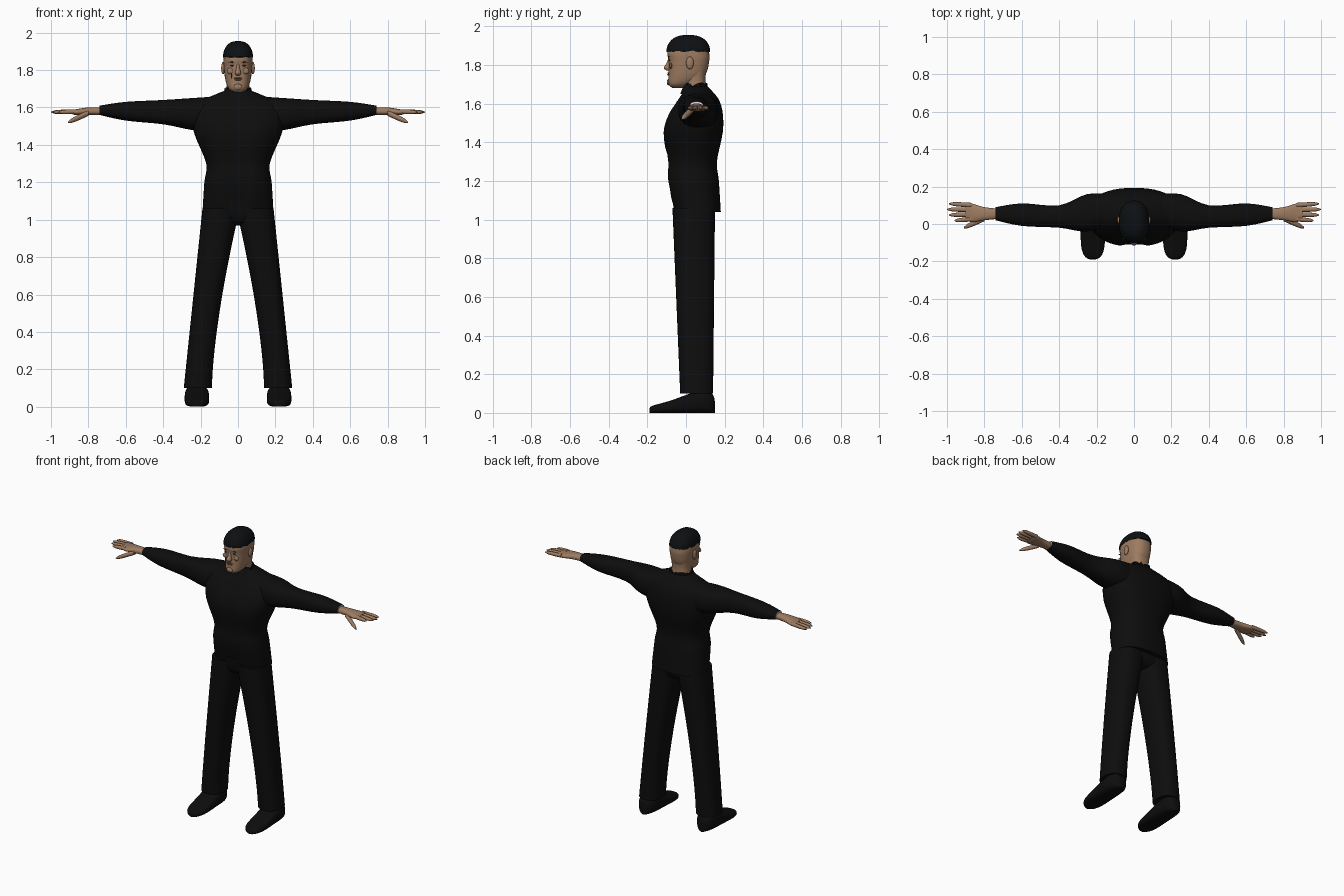
import bpy, bmesh
from math import sin, cos, pi, tau, radians, copysign
from mathutils import Vector

if "Cube" in bpy.data.objects:
    bpy.data.objects.remove(bpy.data.objects["Cube"])


def material(name, *rgb):
    mat = bpy.data.materials.new(name)
    mat.use_nodes = True
    mat.diffuse_color = (*rgb, 1)
    mat.node_tree.nodes["Principled BSDF"].inputs["Base Color"].default_value = (*rgb, 1)
    return mat


CLOTH = material("black cloth", .004, .004, .004)
HAIR = material("black hair", .004, .005, .006)
SKIN = material("skin", .34, .2, .12)
LIP = material("lip", .2, .1, .06)
DARK = material("dark brown", .03, .02, .01)
LINING = material("pale lining", .8, .8, .8)


def finish(bm, name, mat):
    bmesh.ops.recalc_face_normals(bm, faces=bm.faces)
    mesh = bpy.data.meshes.new(name)
    bm.to_mesh(mesh)
    bm.free()
    mesh.materials.append(mat)
    obj = bpy.data.objects.new(name, mesh)
    bpy.context.collection.objects.link(obj)
    bpy.ops.object.select_all(action='DESELECT')
    obj.select_set(True)
    bpy.context.view_layer.objects.active = obj
    bpy.ops.object.shade_smooth_by_angle(angle=radians(50))
    return obj


def spline(rows, steps=4):
    """Smooth rows between the given ones."""
    path = []
    padded = [rows[0], *rows, rows[-1]]
    for before, start, end, after in zip(padded, padded[1:], padded[2:], padded[3:]):
        for step in range(steps):
            t = step / steps
            path.append([q + t / 2 * (r - p + t * (2 * p - 5 * q + 4 * r - w + t * (3 * (q - r) + w - p)))
                         for p, q, r, w in zip(before, start, end, after)])
    return path + [rows[-1]]


def rounded(angle, low, high, power):
    """Point of a squarish ellipse; angle gives the cosine or sine."""
    reach = copysign(abs(angle) ** (2 / power), angle)
    return (low + high) / 2 + (high - low) / 2 * reach


def loft(name, axis, rows, mat, side=1, power=2.4, count=32, tweak=None):
    """Rounded sections along an axis. A row is: position, across low and high, up low and high."""
    bm = bmesh.new()
    rings = []
    for t, left, right, low, high in spline(rows):
        ring = []
        for k in range(count):
            u = rounded(cos(tau * k / count), left, right, power)
            v = rounded(sin(tau * k / count), low, high, power)
            point = Vector({'x': (t, u, v), 'y': (u, t, v), 'z': (u, v, t)}[axis])
            if tweak:
                tweak(point, k)
            point.x *= side
            ring.append(bm.verts.new(point))
        rings.append(ring)
    for ring, upper in zip(rings, rings[1:]):
        for k in range(count):
            bm.faces.new((ring[k - 1], ring[k], upper[k], upper[k - 1]))
    bm.faces.new(rings[0])
    bm.faces.new(rings[-1])
    return finish(bm, name, mat)


def column(name, rows, mat, **options):
    """Upright loft centred on the body. A row is: height, half width, front, back."""
    return loft(name, 'z', [(z, -half, half, front, back) for z, half, front, back in rows], mat, **options)


def finger(name, start, end, radius, side):
    """Tapered tube with a rounded tip."""
    rows = []
    for step in range(7):
        t = step / 6
        x, y, z = Vector(start).lerp(Vector(end), t)
        r = radius * (1.05 - t ** 4) ** .5
        rows.append((x, y - r, y + r, z - r, z + r))
    loft(name, 'x', rows, SKIN, side, power=2, count=12)


def blob(name, location, size, mat):
    bm = bmesh.new()
    bmesh.ops.create_uvsphere(bm, u_segments=16, v_segments=8, radius=1)
    for vert in bm.verts:
        vert.co = Vector(location) + vert.co * Vector(size)
    return finish(bm, name, mat)


# Jacket: two front panels with a recessed strip between them
def front_strip(point, k):
    if point.y < 0 and abs(point.x) < .06 and point.z < 1.6:
        point.y += .01


column("jacket", [(1.04, .19, -.06, .18), (1.2, .18, -.1, .17), (1.3, .17, -.1, .16),
                  (1.45, .23, -.12, .19), (1.55, .25, -.09, .19), (1.62, .23, -.04, .17),
                  (1.67, .12, -.01, .13), (1.69, .07, -.01, .11)], CLOTH, count=48, tweak=front_strip)


# Ragged collar around the neck
def ragged(point, k):
    if point.z > 1.69:
        point.z += .01 * sin(k * 2.4)


column("collar", [(1.65, .09, -.03, .12), (1.7, .07, -.01, .11)], CLOTH, tweak=ragged)

# Hips joining the trouser legs
column("hips", [(.97, .05, 0, .1), (1, .16, -.05, .14), (1.1, .17, -.07, .16)], CLOTH)

for label, side in (("left", 1), ("right", -1)):
    # Trouser leg: leans inwards and widens from hem to hip
    rows = []
    for step in range(9):
        t = step / 8
        rows.append((.1 + .96 * t, .14 - .15 * t ** 1.5, .29 - .1 * t, -.03 - .04 * t, .14 + .01 * t))
    loft(label + "_trouser_leg", 'z', rows, CLOTH, side)

    # Shoe: flat sole, rounded ends, rising from toe to ankle
    rows = []
    for step in range(13):
        s = -cos(pi * step / 12)
        full = (1.01 - s ** 4) ** .4
        top = .085 + .04 * sin(s * pi / 2)
        rows.append((.17 * s - .02, .22 - .065 * full, .22 + .065 * full, 0, top * full ** .5))
    loft(label + "_shoe", 'y', rows, CLOTH, side, power=3)

    # Sleeve, with the pale inside showing at the open cuff
    sleeve = loft(label + "_sleeve", 'x', [
        (.1, 0, .16, 1.46, 1.66), (.25, -.04, .16, 1.48, 1.65), (.4, -.02, .1, 1.51, 1.64),
        (.6, -.01, .11, 1.53, 1.63), (.74, .02, .09, 1.56, 1.61)], CLOTH, side)
    sleeve.data.materials.append(LINING)
    for face in sleeve.data.polygons:
        if len(face.vertices) > 4 and abs(face.center.x) > .7:
            face.material_index = 1

    # Hand: palm, four fanned fingers and thumb
    loft(label + "_palm", 'x', [(.7, .03, .08, 1.56, 1.6), (.8, .02, .09, 1.56, 1.6),
                                (.87, .01, .11, 1.56, 1.59), (.9, .03, .1, 1.57, 1.59)], SKIN, side)
    for i, part in enumerate(("index", "middle", "ring", "little")):
        root = .026 + .025 * i
        tip = (1 - .01 * (i - 2) ** 2, root * 1.2 - .013, 1.575)
        finger(f"{label}_{part}_finger", (.87, root, 1.578), tip, .012, side)
    finger(label + "_thumb", (.8, .03, 1.57), (.91, -.02, 1.52), .015, side)

    # Ear
    blob(label + "_ear", (side * .08, .02, 1.81), (.01, .02, .033), SKIN)

# Neck and head
column("neck", [(1.64, .07, 0, .11), (1.72, .06, -.01, .1), (1.8, .07, -.02, .11)], SKIN)
head = column("head", [
    (1.68, .02, -.07, -.02), (1.7, .05, -.09, .03), (1.75, .068, -.09, .1), (1.82, .076, -.09, .12),
    (1.86, .077, -.096, .12), (1.9, .07, -.08, .11), (1.93, .04, -.05, .07)], SKIN, count=40)


# Close-cropped hair with a slightly uneven hairline
def hairline(point, k):
    if point.z < 1.875:
        point.z += .004 * sin(k * 1.9)


rows = []
for step in range(9):
    angle = radians(85) * step / 8
    shrink = cos(angle) ** .8
    rows.append((1.87 + .085 * sin(angle), .08 * shrink, .012 - .113 * shrink, .012 + .113 * shrink))
column("hair", rows, HAIR, count=40, tweak=hairline)

# Face details seated on the surface of the head
bpy.context.view_layer.update()


def on_face(name, x, z, size, mat):
    hit, point, normal, index = head.ray_cast(Vector((x, -1, z)), Vector((0, 1, 0)))
    blob(name, point, size, mat)


column("nose", [(1.77, .01, -.1, -.07), (1.785, .016, -.115, -.07),
                (1.81, .01, -.1, -.07), (1.84, .007, -.09, -.07)], SKIN, count=16)
for label, side in (("left", 1), ("right", -1)):
    on_face(label + "_eye", side * .03, 1.824, (.012, .003, .004), DARK)
    on_face(label + "_eyebrow", side * .03, 1.842, (.02, .004, .003), DARK)
    on_face(label + "_cheek", side * .04, 1.795, (.02, .008, .016), SKIN)
on_face("upper_lip", 0, 1.757, (.023, .006, .004), LIP)
on_face("lower_lip", 0, 1.749, (.02, .007, .005), LIP)
on_face("chin", 0, 1.71, (.022, .008, .016), SKIN)
on_face("cheek_mark", -.035, 1.77, (.002, .003, .018), DARK)
